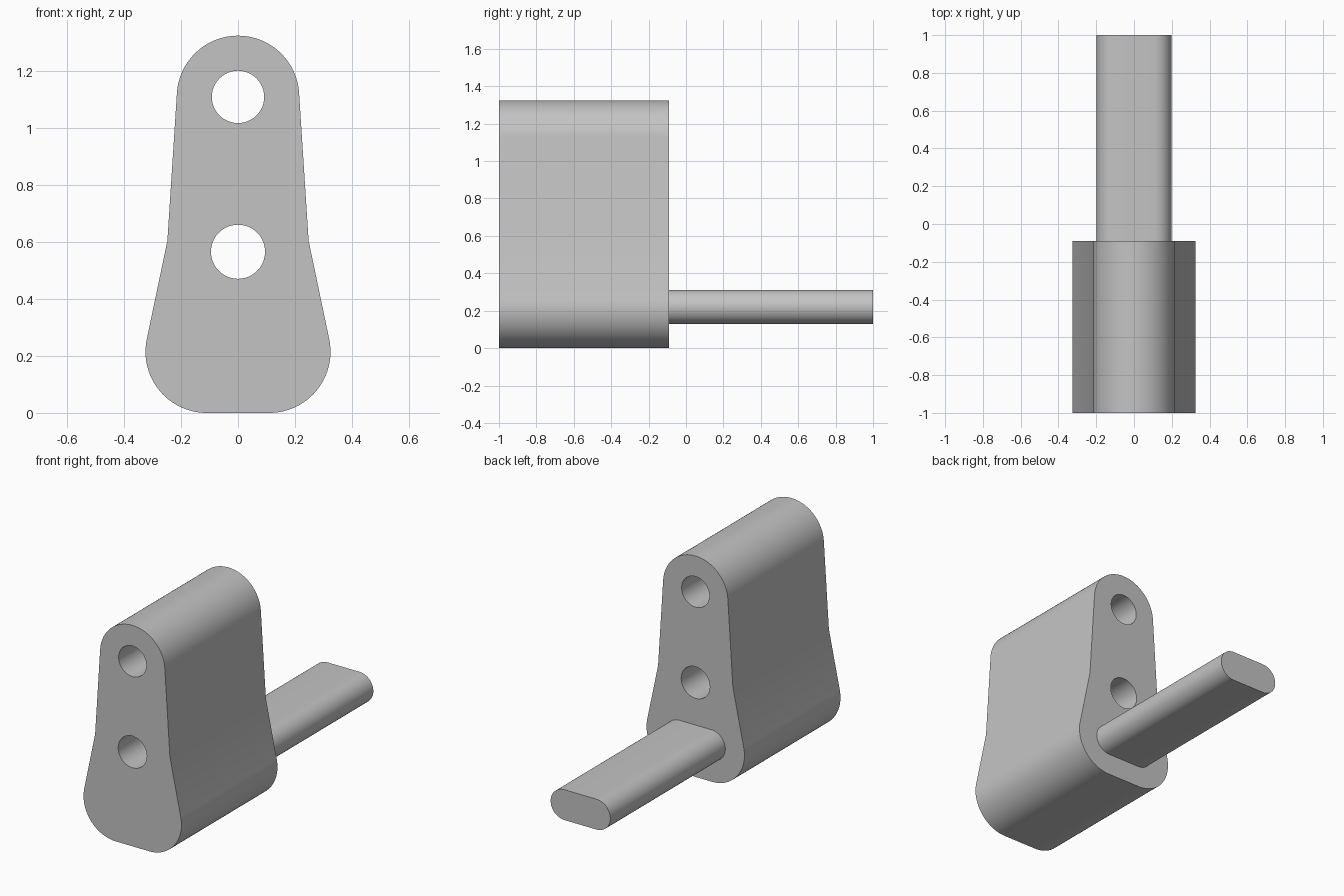
import bpy
import bmesh
from math import cos, sin, radians, pi

cube = bpy.data.objects.get("Cube")
if cube:
    bpy.data.objects.remove(cube)

FRONT, JOINT, BACK = -1.0, -0.09, 1.0

grey = bpy.data.materials.new("plain grey")
grey.use_nodes = True
colour = (0.55, 0.55, 0.55, 1)
grey.diffuse_color = colour
grey.node_tree.nodes["Principled BSDF"].inputs["Base Color"].default_value = colour


def arc(cx, cz, r, start, end, steps):
    """Points on an arc in the x-z plane, angles in degrees."""
    angles = [radians(start + (end - start) * i / steps) for i in range(steps + 1)]
    return [(cx + r * cos(a), cz + r * sin(a)) for a in angles]


def prism(name, outline, y0, y1):
    """Extrude an x-z outline along y."""
    bm = bmesh.new()
    face = bm.faces.new([bm.verts.new((x, y0, z)) for x, z in outline])
    grown = bmesh.ops.extrude_face_region(bm, geom=[face])["geom"]
    moved = [v for v in grown if isinstance(v, bmesh.types.BMVert)]
    bmesh.ops.translate(bm, verts=moved, vec=(0, y1 - y0, 0))
    bmesh.ops.recalc_face_normals(bm, faces=bm.faces)
    mesh = bpy.data.meshes.new(name)
    bm.to_mesh(mesh)
    bm.free()
    mesh.materials.append(grey)
    obj = bpy.data.objects.new(name, mesh)
    bpy.context.collection.objects.link(obj)
    return obj


def smooth(obj):
    bpy.ops.object.select_all(action="DESELECT")
    obj.select_set(True)
    bpy.context.view_layer.objects.active = obj
    bpy.ops.object.shade_smooth_by_angle(angle=radians(30))


# Body: rounded top, tapering sides with a waist, rounded bottom corners
right = arc(0.11, 0.215, 0.215, -90, 11.8, 24) + [(0.248, 0.605)]
top = arc(0, 1.11, 0.215, 3.7, 176.3, 48)
left = [(-x, z) for x, z in reversed(right)]
body = prism("body", right + top + left, FRONT, JOINT)

# Two bolt holes right through the body
for label, z, r in (("upper", 1.11, 0.092), ("lower", 0.566, 0.095)):
    cutter = prism(label + "_hole_cutter", arc(0, z, r, 0, 360, 48)[:-1],
                   FRONT - 0.1, JOINT + 0.1)
    cutter.hide_render = True
    cutter.hide_set(True)
    cut = body.modifiers.new(label + "_hole", "BOOLEAN")
    cut.operation = "DIFFERENCE"
    cut.solver = "EXACT"
    cut.object = cutter

# Bake the holes so the cutters can go
depsgraph = bpy.context.evaluated_depsgraph_get()
baked = bpy.data.meshes.new_from_object(body.evaluated_get(depsgraph))
body.modifiers.clear()
body.data = baked
for obj in list(bpy.data.objects):
    if obj.name.endswith("_hole_cutter"):
        bpy.data.objects.remove(obj)
smooth(body)

# Flat rounded tang behind the body
tang = prism("tang", arc(0.107, 0.22, 0.091, -90, 90, 24)
             + arc(-0.107, 0.22, 0.091, 90, 270, 24), JOINT, BACK)
smooth(tang)
